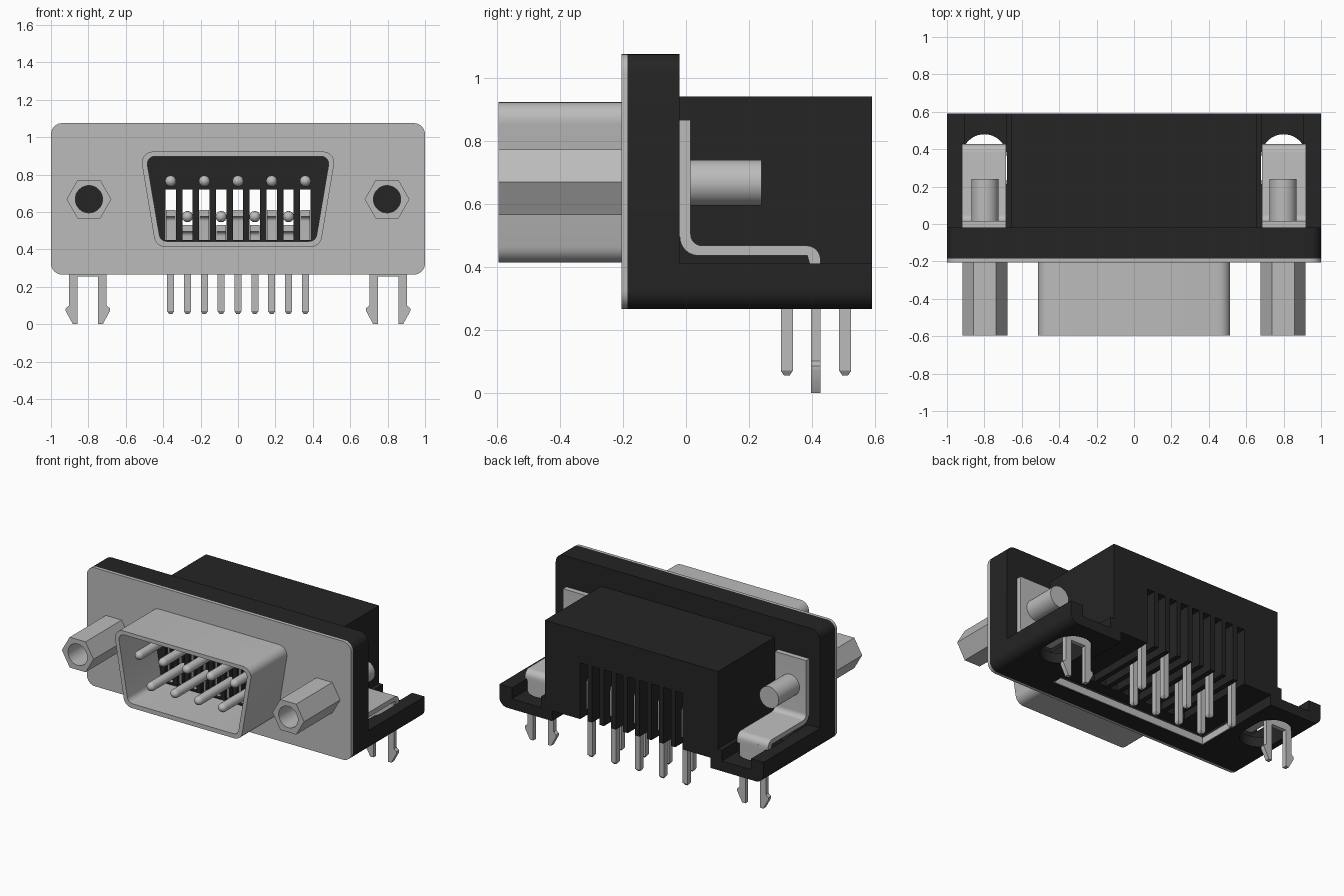
import bpy, bmesh, math
from mathutils import Vector

if "Cube" in bpy.data.objects:
    bpy.data.objects.remove(bpy.data.objects["Cube"])


def material(name, value):
    m = bpy.data.materials.new(name)
    m.use_nodes = True
    colour = (value, value, value, 1)
    m.diffuse_color = colour
    m.node_tree.nodes["Principled BSDF"].inputs["Base Color"].default_value = colour
    return m


METAL = material("light grey metal", 0.5)
BLACK = material("black plastic", 0.018)
parts = []


def finish(name, bm, mat):
    bmesh.ops.recalc_face_normals(bm, faces=bm.faces[:])
    me = bpy.data.meshes.new(name)
    bm.to_mesh(me)
    bm.free()
    me.materials.append(mat)
    ob = bpy.data.objects.new(name, me)
    bpy.context.collection.objects.link(ob)
    parts.append(ob)
    return ob


def rounded(pts, radius, steps=6):
    """Round polygon corners; radius is one number or one per corner."""
    out, n = [], len(pts)
    for i, p in enumerate(pts):
        r = radius[i] if isinstance(radius, (list, tuple)) else radius
        p = Vector(p)
        if r == 0:
            out.append(tuple(p))
            continue
        a = (Vector(pts[i - 1]) - p).normalized()
        b = (Vector(pts[(i + 1) % n]) - p).normalized()
        half = a.angle(b) / 2
        c = p + (a + b).normalized() * (r / math.sin(half))
        t = r / math.tan(half)
        s, e = p + a * t - c, p + b * t - c
        turn = math.atan2(s.x * e.y - s.y * e.x, s.dot(e))
        for k in range(steps + 1):
            w = turn * k / steps
            out.append((c.x + s.x * math.cos(w) - s.y * math.sin(w),
                        c.y + s.x * math.sin(w) + s.y * math.cos(w)))
    return out


def extrude(bm, pts, axis, lo, hi):
    """Prism: profile is (y,z), (x,z) or (x,y) for axis x, y or z."""
    place = {"x": lambda a, b, d: (d, a, b),
             "y": lambda a, b, d: (a, d, b),
             "z": lambda a, b, d: (a, b, d)}[axis]
    lower = [bm.verts.new(place(a, b, lo)) for a, b in pts]
    upper = [bm.verts.new(place(a, b, hi)) for a, b in pts]
    bm.faces.new(lower)
    bm.faces.new(upper[::-1])
    for i in range(len(pts)):
        j = (i + 1) % len(pts)
        bm.faces.new((lower[i], upper[i], upper[j], lower[j]))


def prism(name, pts, axis, lo, hi, mat):
    bm = bmesh.new()
    extrude(bm, pts, axis, lo, hi)
    return finish(name, bm, mat)


def rect(a0, a1, b0, b1):
    return [(a0, b0), (a1, b0), (a1, b1), (a0, b1)]


def circle(ca, cb, r, n=32, turn=0):
    return [(ca + r * math.cos(turn + 2 * math.pi * k / n),
             cb + r * math.sin(turn + 2 * math.pi * k / n)) for k in range(n)]


def cut(ob, cutters):
    for c in cutters:
        m = ob.modifiers.new("cut", "BOOLEAN")
        m.operation, m.solver, m.object = "DIFFERENCE", "EXACT", c
    bpy.context.view_layer.update()
    ev = ob.evaluated_get(bpy.context.evaluated_depsgraph_get())
    me = bpy.data.meshes.new_from_object(ev)
    ob.modifiers.clear()
    ob.data = me
    me.materials.clear()
    me.materials.append(BLACK if ob in plastic else METAL)


def remove(ob):
    parts.remove(ob)
    bpy.data.objects.remove(ob)


TOP_ROW = [-0.36, -0.18, 0, 0.18, 0.36]
LOW_ROW = [-0.27, -0.09, 0.09, 0.27]

# Faceplate, flange, and housing with grooved ears
plate = rounded(rect(-1, 1, 0.265, 1.075), 0.06)
faceplate = prism("faceplate", plate, "y", -0.205, -0.185, METAL)
flange = prism("flange", plate, "y", -0.185, -0.02, BLACK)
half = [(1, 0.265), (1, 0.41), (0.905, 0.41), (0.905, 0.335), (0.685, 0.335),
        (0.685, 0.41), (0.655, 0.41), (0.655, 0.94)]
outline = half + [(-x, z) for x, z in half[::-1]]
housing = prism("housing", rounded(outline, [0.06] + [0] * 14 + [0.06]),
                "y", -0.02, 0.59, BLACK)

# D-shaped shell and insulator
outer = rounded([(-0.44, 0.413), (0.44, 0.413), (0.525, 0.923), (-0.525, 0.923)], 0.06)
inner = rounded([(-0.415, 0.443), (0.415, 0.443), (0.492, 0.897), (-0.492, 0.897)], 0.04)
shell = prism("shell", outer, "y", -0.595, -0.2, METAL)
insulator = prism("insulator", inner, "y", -0.23, -0.2, BLACK)
plastic = {flange, housing, insulator}

# Cutters: pin slots, open underside, ear holes, shell cavity
bm = bmesh.new()
slot = [(-0.4, 0.45), (0.02, 0.45), (0.02, 0.2), (0.7, 0.2), (0.7, 0.72), (-0.4, 0.72)]
for x in TOP_ROW + LOW_ROW:
    extrude(bm, slot, "x", x - 0.028, x + 0.028)
slots = finish("slot_cutter", bm, BLACK)
underside = prism("underside_cutter", rect(-0.6, 0.6, -0.06, 0.7), "z", 0.2, 0.335, BLACK)
bm = bmesh.new()
for s in (-1, 1):
    extrude(bm, rounded(rect(s * 0.8 - 0.12, s * 0.8 + 0.12, 0.12, 0.48), 0.1199, 10),
            "z", 0.2, 0.6)
ear_holes = finish("ear_hole_cutter", bm, BLACK)
cavity = prism("cavity_cutter", inner, "y", -0.7, -0.1, BLACK)
cutters = [slots, underside, ear_holes, cavity]
for c in cutters:
    c.hide_render = True
cut(faceplate, [slots])
cut(flange, [slots, underside])
cut(housing, [slots, underside, ear_holes])
cut(insulator, [slots])
cut(shell, [cavity])
for c in cutters:
    remove(c)

# Metal liner on the walls of the underside opening
liner = [(-0.6, 0.2), (-0.6, -0.06), (0.6, -0.06), (0.6, 0.2),
         (0.594, 0.2), (0.594, -0.054), (-0.594, -0.054), (-0.594, 0.2)]
prism("underside_liner", liner, "z", 0.268, 0.315, METAL)

# Round contact pins with domed tips, and bent solder tails
for row, z, label in ((TOP_ROW, 0.765, "upper"), (LOW_ROW, 0.575, "lower")):
    tail_y, bend_z = (0.505, 0.61) if label == "upper" else (0.32, 0.53)
    bm, bt = bmesh.new(), bmesh.new()
    arm = rounded([(0.03, bend_z), (tail_y + 0.02, bend_z), (tail_y + 0.02, 0.38),
                   (tail_y - 0.02, 0.38), (tail_y - 0.02, bend_z - 0.035),
                   (0.03, bend_z - 0.035)], [0, 0.06, 0, 0, 0.025, 0])
    for x in row:
        rings = []
        stations = [(-0.2, 0.03)] + [(-0.55 - 0.03 * math.sin(a), 0.03 * math.cos(a))
                                     for a in (0, 0.4, 0.8, 1.2, 1.45)]
        for y, r in stations:
            rings.append([bm.verts.new((a, y, b)) for a, b in circle(x, z, r, 16)])
        for p, q in zip(rings, rings[1:]):
            for i in range(16):
                j = (i + 1) % 16
                bm.faces.new((p[i], p[j], q[j], q[i]))
        bm.faces.new(rings[0])
        bm.faces.new(rings[-1])
        extrude(bt, arm, "x", x - 0.026, x + 0.026)
        # narrow leg with a tapered end
        rings = [[bt.verts.new((x + a * w, tail_y + b * w, h))
                  for a, b in ((-1, -1), (1, -1), (1, 1), (-1, 1))]
                 for h, w in ((0.38, 0.019), (0.07, 0.019), (0.055, 0.009))]
        for p, q in zip(rings, rings[1:]):
            for i in range(4):
                j = (i + 1) % 4
                bt.faces.new((p[i], p[j], q[j], q[i]))
        bt.faces.new(rings[0])
        bt.faces.new(rings[-1])
    finish(label + "_contact_pins", bm, METAL)
    finish(label + "_solder_tails", bt, METAL)

# Hex standoffs, screw ends, brackets and snap-in board locks on both sides
bracket = rounded([(-0.02, 0.865), (-0.02, 0.435), (0.385, 0.435), (0.395, 0.40),
                   (0.427, 0.40), (0.427, 0.467), (0.015, 0.467), (0.015, 0.865)],
                  [0, 0.06, 0, 0, 0, 0.045, 0.035, 0])
lock = [(-0.1, 0.43), (-0.1, 0.1), (-0.118, 0.085), (-0.118, 0.07), (-0.08, 0),
        (-0.055, 0), (-0.055, 0.255), (0.055, 0.255), (0.055, 0), (0.08, 0),
        (0.118, 0.07), (0.118, 0.085), (0.1, 0.1), (0.1, 0.43)]
for s, side in ((1, "left"), (-1, "right")):
    x = s * 0.797
    standoff = prism(side + "_hex_standoff", circle(x, 0.668, 0.12, 6), "y", -0.595, -0.2, METAL)
    bore = prism("bore_cutter", circle(x, 0.668, 0.073), "y", -0.7, -0.22, METAL)
    bore.hide_render = True
    cut(standoff, [bore])
    remove(bore)
    prism(side + "_bore_end", circle(x, 0.668, 0.073), "y", -0.226, -0.219, BLACK)
    prism(side + "_screw_end", circle(x, 0.667, 0.073), "y", -0.02, 0.24, METAL)
    prism(side + "_bracket", bracket, "x", s * 0.802 - 0.118, s * 0.802 + 0.118, METAL)
    prism(side + "_board_lock", [(s * 0.803 + a, b) for a, b in lock],
          "y", 0.396, 0.426, METAL)

# Smooth curved walls, keep edges crisp
bpy.ops.object.select_all(action="DESELECT")
for ob in parts:
    ob.select_set(True)
bpy.context.view_layer.objects.active = parts[0]
bpy.ops.object.shade_smooth_by_angle(angle=math.radians(30))
